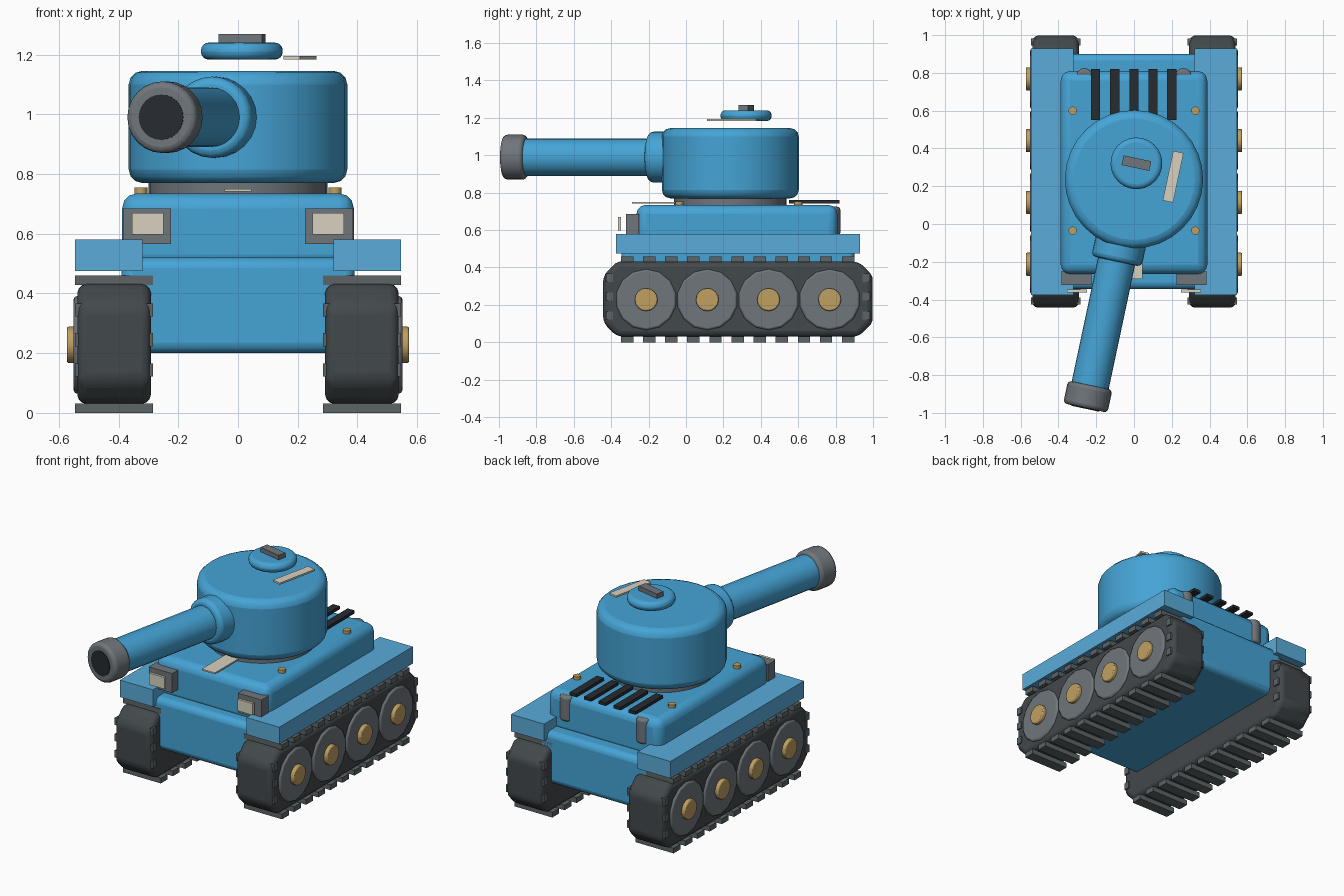
import bpy, bmesh
from math import radians, pi
from mathutils import Matrix, Vector

if "Cube" in bpy.data.objects:
    bpy.data.objects.remove(bpy.data.objects["Cube"])


def material(name, rgb):
    m = bpy.data.materials.new(name)
    m.diffuse_color = (*rgb, 1)
    m.use_nodes = True
    m.node_tree.nodes["Principled BSDF"].inputs["Base Color"].default_value = m.diffuse_color
    return m


BLUE = material("blue", (0.06, 0.37, 0.67))
LIGHT_BLUE = material("light_blue", (0.10, 0.41, 0.70))
RUBBER = material("rubber", (0.055, 0.065, 0.07))
PAD = material("pad", (0.11, 0.13, 0.135))
STEEL = material("steel", (0.16, 0.18, 0.20))
BLACK = material("black", (0.02, 0.025, 0.03))
BRASS = material("brass", (0.52, 0.35, 0.12))
CREAM = material("cream", (0.68, 0.64, 0.52))


def finish(name, bm, mat, bevel=0, segments=3, mirror=False, smooth=True):
    """Turn a bmesh into an object with optional mirror and bevel."""
    bmesh.ops.recalc_face_normals(bm, faces=bm.faces)
    me = bpy.data.meshes.new(name)
    bm.to_mesh(me)
    bm.free()
    me.materials.append(mat)
    ob = bpy.data.objects.new(name, me)
    bpy.context.collection.objects.link(ob)
    if bevel:
        b = ob.modifiers.new("Bevel", 'BEVEL')
        b.width, b.segments, b.limit_method = bevel, segments, 'ANGLE'
        b.angle_limit = radians(40)
    if mirror:
        ob.modifiers.new("Mirror", 'MIRROR').use_axis[0] = True
    if smooth:
        bpy.ops.object.select_all(action='DESELECT')
        ob.select_set(True)
        bpy.context.view_layer.objects.active = ob
        bpy.ops.object.shade_smooth_by_angle(angle=radians(35))
    return ob


def add_box(bm, lo, hi):
    lo, hi = Vector(lo), Vector(hi)
    mat = Matrix.Translation((lo + hi) / 2) @ Matrix.Diagonal((*(hi - lo), 1))
    bmesh.ops.create_cube(bm, size=1, matrix=mat)


def add_cyl(bm, start, end, r, sides):
    start, end = Vector(start), Vector(end)
    axis = end - start
    rot = axis.to_track_quat('Z', 'Y').to_matrix().to_4x4()
    bmesh.ops.create_cone(bm, cap_ends=True, segments=sides, radius1=r, radius2=r,
                          depth=axis.length, matrix=Matrix.Translation((start + end) / 2) @ rot)


def boxes(name, spans, mat, **kw):
    bm = bmesh.new()
    for lo, hi in spans:
        add_box(bm, lo, hi)
    return finish(name, bm, mat, **kw)


def cyls(name, spans, r, sides, mat, **kw):
    bm = bmesh.new()
    for start, end in spans:
        add_cyl(bm, start, end, r, sides)
    return finish(name, bm, mat, **kw)


# Hull
boxes("lower_hull", [((-.39, -.345, .2), (.39, .9, .52))], BLUE, bevel=.035)
boxes("upper_hull", [((-.388, -.265, .48), (.388, .81, .735))], BLUE, bevel=.05)
boxes("fender", [((.32, -.375, .475), (.545, .93, .58))], LIGHT_BLUE, mirror=True, smooth=False)

# Track bodies from a chamfered side profile
c = .075
y0, y1, z0, z1 = -.443, .998, .03, .432
profile = [(y0 + c, z0), (y1 - c, z0), (y1, z0 + c), (y1, z1 - c),
           (y1 - c, z1), (y0 + c, z1), (y0, z1 - c), (y0, z0 + c)]
bm = bmesh.new()
face = bm.faces.new([bm.verts.new((.292, y, z)) for y, z in profile])
ext = bmesh.ops.extrude_face_region(bm, geom=[face])
bmesh.ops.translate(bm, vec=(.246, 0, 0),
                    verts=[v for v in ext['geom'] if isinstance(v, bmesh.types.BMVert)])
finish("track", bm, RUBBER, bevel=.03, mirror=True)

# Track pads along top, bottom and both ends
pads = []
for i in range(11):
    y = -.315 + i * .1182
    for z in (0, .428):
        pads.append(((.284, y - .033, z), (.545, y + .033, z + .032)))
for y in (-.408, .964):
    for z in (.144, .245, .345):
        pads.append(((.284, y - .019, z - .022), (.545, y + .019, z + .022)))
boxes("track_pads", pads, PAD, mirror=True, smooth=False)

# Road wheels and hub caps
wheel_y = [-.213 + i * .327 for i in range(4)]
cyls("road_wheels", [((.50, y, .228), (.55, y, .228)) for y in wheel_y], .163, 14, STEEL,
     bevel=.01, segments=2, mirror=True)
cyls("hub_caps", [((.54, y, .228), (.573, y, .228)) for y in wheel_y], .061, 16, BRASS,
     bevel=.006, segments=2, mirror=True)

# Headlights, exhausts and deck fittings
boxes("headlight", [((.225, -.322, .565), (.385, -.25, .685))], STEEL, mirror=True, smooth=False)
boxes("headlight_lens", [((.25, -.363, .598), (.355, -.347, .67))], CREAM, mirror=True, smooth=False)
cyls("exhaust", [((.262, .78, .57), (.262, .78, .725))], .045, 16, STEEL, bevel=.015, mirror=True)
boxes("engine_slats", [((x - .024, .55, .742), (x + .024, .82, .76))
                       for x in (-.204, -.102, 0, .1, .2)], BLACK, smooth=False)
cyls("deck_bolts", [((.325, y, .73), (.325, y, .754)) for y in (-.035, .6)], .022, 12, BRASS, mirror=True)
boxes("deck_stripe", [((-.045, -.29, .741), (.045, -.03, .75))], CREAM, smooth=False)
cyls("turret_ring", [((0, .237, .72), (0, .237, .78))], .3, 32, STEEL)

# Turret group, modelled straight ahead and swung about the turret axis
H = .99
turret = [
    cyls("turret", [((0, 0, .77), (0, 0, 1.145))], .366, 32, BLUE, bevel=.045),
    cyls("mantlet", [((0, -.30, H), (0, -.445, H))], .136, 24, BLUE, bevel=.025),
    cyls("barrel", [((0, -.40, H), (0, -1.16, H))], .1, 24, BLUE),
    cyls("muzzle", [((0, -1.115, H), (0, -1.238, H))], .12, 24, STEEL, bevel=.02),
    cyls("bore", [((0, -1.20, H), (0, -1.242, H))], .076, 24, BLACK),
    cyls("cupola", [((-.005, .085, 1.183), (-.005, .085, 1.24))], .137, 24, BLUE, bevel=.026, segments=4),
    boxes("hatch_handle", [((-.08, .06, 1.235), (.07, .112, 1.268))], STEEL, smooth=False),
    boxes("turret_stripe", [((.172, -.078, 1.184), (.228, .19, 1.195))], CREAM, smooth=False),
]
swing = Matrix.Translation((0, .237, 0)) @ Matrix.Rotation(radians(-12), 4, 'Z')
for ob in turret:
    ob.matrix_world = swing
